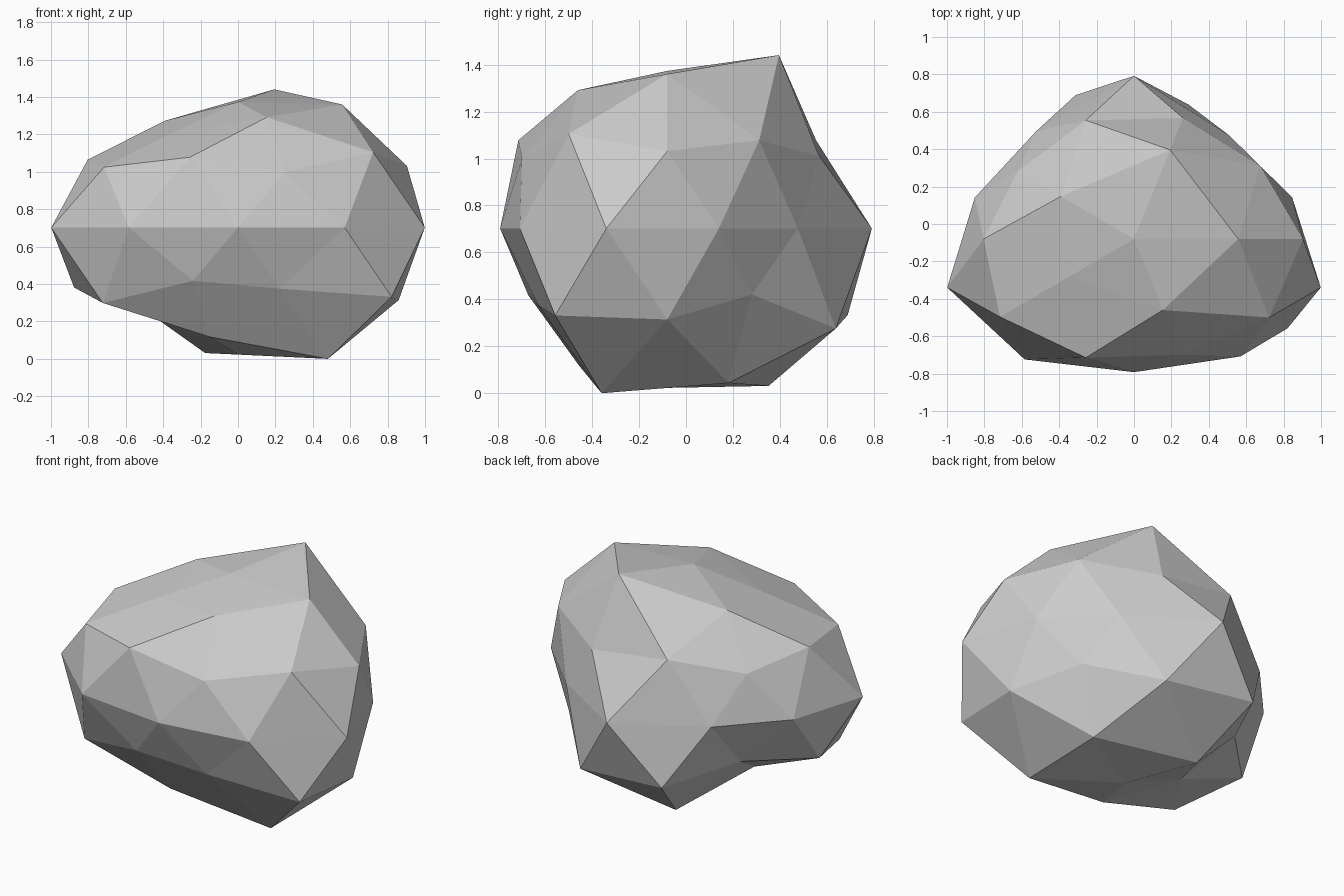
import bpy, math

if "Cube" in bpy.data.objects:
    bpy.data.objects.remove(bpy.data.objects["Cube"])

# Swell or dent of each point, ring by ring from the bottom up,
# anticlockwise from +x within a ring
rings = [
    [0.93],
    [1.06, 1.08, 0.80, 0.94, 1.13],
    [1.01, 1.11, 0.80, 1.05, 0.85],
    [0.86, 1.13, 0.98, 0.87, 1.135],
    [0.89, 0.86, 1.09, 0.89, 0.895, 1.05, 0.995, 0.89, 0.97, 1.05],
    [1.01, 0.95, 0.86, 0.99, 0.91],
    [0.98, 0.98, 0.945, 0.98, 1.05],
    [1.06, 1.19, 0.92, 0.82, 0.95],
    [0.92],
]
factors = [f for ring in rings for f in ring]

# Boulder: faceted icosphere, flattened and dented
bpy.ops.mesh.primitive_ico_sphere_add(subdivisions=2, radius=1)
rock = bpy.context.object
rock.name = "boulder"


def ring_order(v):
    angle = round(math.degrees(math.atan2(v.co.y, v.co.x))) % 360
    return (round(v.co.z, 2), angle)


for v, f in zip(sorted(rock.data.vertices, key=ring_order), factors):
    x, y, z = v.co.normalized() * f
    v.co = (x, 0.8 * y - 0.08, 0.73 * z + 0.7)

# Rest exactly on the ground
low = min(v.co.z for v in rock.data.vertices)
for v in rock.data.vertices:
    v.co.z -= low
bpy.ops.object.shade_flat()
